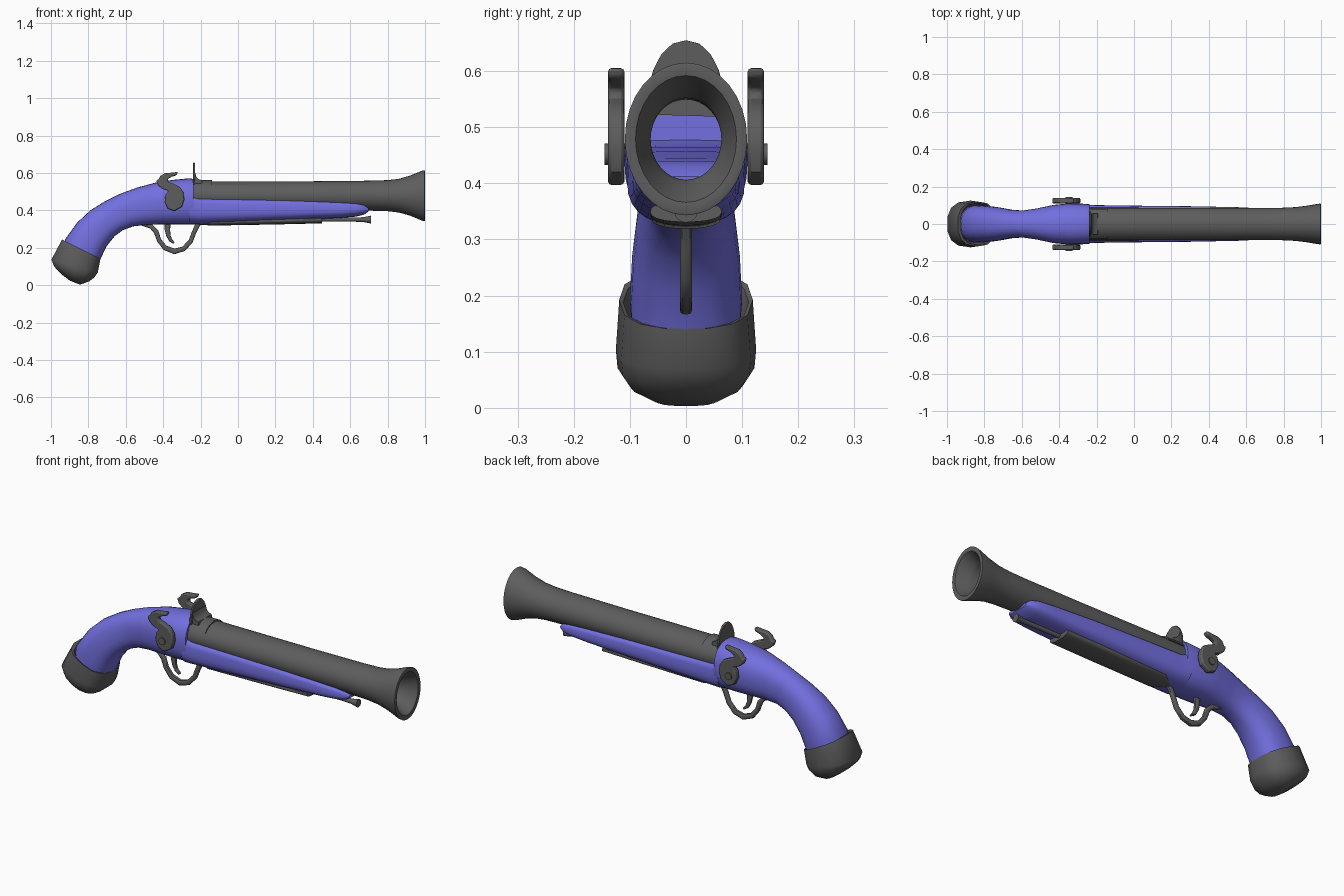
import bpy, bmesh, math
from mathutils import Vector


def material(name, col):
    m = bpy.data.materials.new(name)
    m.diffuse_color = (*col, 1)
    return m


BLUE = material("blue wood", (0.17, 0.16, 0.74))
GREY = material("dark grey metal", (0.11, 0.11, 0.11))


def finish(name, bm, mat, angle=40, bevel=0):
    bmesh.ops.recalc_face_normals(bm, faces=bm.faces)
    me = bpy.data.meshes.new(name)
    bm.to_mesh(me)
    bm.free()
    ob = bpy.data.objects.new(name, me)
    bpy.context.collection.objects.link(ob)
    me.materials.append(mat)
    if bevel:
        b = ob.modifiers.new("bevel", "BEVEL")
        b.width, b.segments, b.limit_method = bevel, 2, "ANGLE"
        b.angle_limit = math.radians(50)
    bpy.ops.object.select_all(action="DESELECT")
    ob.select_set(True)
    bpy.context.view_layer.objects.active = ob
    bpy.ops.object.shade_smooth_by_angle(angle=math.radians(angle))
    return ob


def loft(name, sections, mat, n=24, up=1.0, low=1.0, ring=False, angle=40):
    """Sections are (top x, top z, bottom x, bottom z, half width); up/low square off the halves."""
    bm = bmesh.new()
    rows = []
    for tx, tz, bx, bz, w in sections:
        c = Vector(((tx + bx) / 2, 0, (tz + bz) / 2))
        h = Vector(((tx - bx) / 2, 0, (tz - bz) / 2))
        row = []
        for i in range(n):
            t = 2 * math.pi * i / n
            s, k = math.sin(t), math.cos(t)
            p = up if s > 0 else low
            sq = lambda v: math.copysign(abs(v) ** p, v) if abs(v) > 1e-6 else 0
            row.append(bm.verts.new(c + h * sq(s) + Vector((0, w * sq(k), 0))))
        rows.append(row)
    pairs = list(zip(rows, rows[1:]))
    if ring:
        pairs.append((rows[-1], rows[0]))
    else:
        bm.faces.new(rows[0])
        bm.faces.new(rows[-1])
    for a, b in pairs:
        for i in range(n):
            j = (i + 1) % n
            bm.faces.new((a[i], a[j], b[j], b[i]))
    return finish(name, bm, mat, angle)


def ribbon(name, path, half_width, mat):
    """Rounded strip along a path of (x, z, thickness)."""
    secs = []
    for i, (x, z, t) in enumerate(path):
        a, b = path[max(i - 1, 0)], path[min(i + 1, len(path) - 1)]
        d = Vector((b[0] - a[0], b[1] - a[1])).normalized() * t / 2
        secs.append((x - d.y, z + d.x, x + d.y, z - d.x, half_width))
    return loft(name, secs, mat, 12, 0.6, 0.6)


def prism(name, pts, place, a, b, mat, bevel=0):
    """Extrude a flat outline between offsets a and b; place maps (u, v, offset) to a point."""
    bm = bmesh.new()
    lo, hi = [[bm.verts.new(place(u, v, o)) for u, v in pts] for o in (a, b)]
    bm.faces.new(lo)
    bm.faces.new(hi)
    for i in range(len(pts)):
        j = (i + 1) % len(pts)
        bm.faces.new((lo[i], lo[j], hi[j], hi[i]))
    return finish(name, bm, mat, 40, bevel)


side = lambda u, v, o: (u, o, v)
front = lambda u, v, o: (o, u, v)

# Grip and rear stock
loft("rear_stock", [
    (-0.93, 0.18, -0.76, 0.09, 0.096), (-0.925, 0.245, -0.735, 0.14, 0.10),
    (-0.86, 0.335, -0.705, 0.205, 0.096), (-0.79, 0.40, -0.66, 0.262, 0.088),
    (-0.71, 0.45, -0.615, 0.295, 0.077), (-0.63, 0.489, -0.56, 0.315, 0.072),
    (-0.54, 0.522, -0.50, 0.322, 0.083), (-0.44, 0.549, -0.42, 0.325, 0.102),
    (-0.35, 0.563, -0.34, 0.325, 0.11), (-0.26, 0.572, -0.26, 0.325, 0.108),
    (-0.238, 0.568, -0.235, 0.325, 0.105)], BLUE, 28, 0.85, 0.8)

# Fore-end cradling the barrel
loft("fore_end", [
    (-0.26, 0.485, -0.26, 0.325, 0.105), (-0.21, 0.468, -0.21, 0.326, 0.101),
    (0.0, 0.465, 0.0, 0.333, 0.098), (0.3, 0.457, 0.3, 0.346, 0.095),
    (0.55, 0.445, 0.55, 0.36, 0.09), (0.63, 0.44, 0.63, 0.367, 0.086),
    (0.675, 0.43, 0.675, 0.378, 0.078), (0.698, 0.412, 0.698, 0.395, 0.062)],
    BLUE, 28, 0.4, 0.8)

# Butt cap with an open rim
loft("butt_cap", [
    (-0.93, 0.17, -0.76, 0.09, 0.10), (-0.928, 0.235, -0.742, 0.142, 0.112),
    (-0.943, 0.245, -0.733, 0.14, 0.119), (-1.0, 0.138, -0.747, 0.068, 0.125),
    (-0.985, 0.10, -0.765, 0.042, 0.122), (-0.94, 0.055, -0.795, 0.02, 0.10),
    (-0.90, 0.025, -0.845, 0.003, 0.055)], GREY, 14, 0.78, 0.78, angle=50)

# Hollow flared barrel: outside forward, then back down the bore
outer = [(-0.24, 0.087, 0.076), (0.0, 0.087, 0.076), (0.4, 0.085, 0.077), (0.7, 0.085, 0.08),
         (0.8, 0.087, 0.083), (0.86, 0.09, 0.09), (0.92, 0.097, 0.107), (0.985, 0.108, 0.134),
         (0.998, 0.109, 0.136), (1.0, 0.105, 0.131)]
bore = [(0.997, 0.09, 0.113), (0.97, 0.079, 0.097), (0.935, 0.069, 0.08), (0.92, 0.063, 0.073),
        (-0.24, 0.063, 0.07)]
loft("barrel", [(x, 0.479 + rz, x, 0.479 - rz, ry) for x, ry, rz in outer + bore],
     GREY, 32, ring=True)

# Rear sight: breech band, upright leaf and curved foot
arc = [(0.091 * math.cos(math.radians(a)), 0.479 + 0.083 * math.sin(math.radians(a)))
       for a in range(28, 153, 8)]
prism("breech_band", arc, front, -0.242, -0.14, GREY)
leaf = [(-0.068, 0.54), (-0.066, 0.575), (-0.058, 0.603), (-0.044, 0.63), (-0.024, 0.649), (0, 0.655)]
leaf += [(-u, v) for u, v in reversed(leaf[:-1])]
prism("sight_leaf", leaf, front, -0.24, -0.23, GREY, 0.002)
prism("sight_foot", [(-0.238, 0.54), (-0.19, 0.54), (-0.195, 0.562), (-0.212, 0.568),
                     (-0.223, 0.58), (-0.228, 0.60), (-0.238, 0.60)], side, -0.056, 0.056, GREY)

# Hammers with pivot screws on both sides
hammer = [(-0.322, 0.606), (-0.328, 0.588), (-0.355, 0.58), (-0.376, 0.568), (-0.374, 0.552),
          (-0.345, 0.543), (-0.312, 0.527), (-0.293, 0.50), (-0.287, 0.46), (-0.30, 0.42),
          (-0.34, 0.396), (-0.375, 0.41), (-0.392, 0.445), (-0.388, 0.485), (-0.372, 0.505),
          (-0.405, 0.515), (-0.428, 0.535), (-0.438, 0.56), (-0.425, 0.566), (-0.415, 0.585),
          (-0.39, 0.599), (-0.355, 0.602)]
screw = [(-0.348 + 0.019 * math.cos(i * math.pi / 6), 0.452 + 0.019 * math.sin(i * math.pi / 6))
         for i in range(12)]
for s, tag in ((1, "left"), (-1, "right")):
    prism("hammer_" + tag, hammer, side, s * 0.11, s * 0.139, GREY, 0.006)
    prism("hammer_screw_" + tag, screw, side, s * 0.09, s * 0.145, GREY)

# Trigger guard and trigger
ribbon("trigger_guard", [
    (-0.515, 0.325, 0.012), (-0.465, 0.315, 0.024), (-0.437, 0.285, 0.026), (-0.422, 0.24, 0.024),
    (-0.39, 0.20, 0.027), (-0.34, 0.181, 0.03), (-0.29, 0.195, 0.027), (-0.253, 0.235, 0.024),
    (-0.236, 0.28, 0.024), (-0.22, 0.315, 0.026), (-0.205, 0.34, 0.026)], 0.011, GREY)
ribbon("trigger", [(-0.375, 0.345, 0.034), (-0.378, 0.30, 0.03), (-0.372, 0.265, 0.023),
                   (-0.36, 0.24, 0.018), (-0.342, 0.226, 0.01)], 0.009, GREY)

# Underside ramrod channel and ramrod
loft("ramrod_channel", [
    (-0.22, 0.345, -0.22, 0.325, 0.012), (-0.14, 0.355, -0.14, 0.319, 0.062),
    (0.2, 0.362, 0.2, 0.325, 0.064), (0.45, 0.366, 0.45, 0.331, 0.064)], GREY, 20, 0.7, 0.9)
loft("ramrod", [(x, 0.351 + r, x, 0.351 - r, r) for x, r in
                [(0.3, 0.011), (0.62, 0.011), (0.67, 0.013), (0.70, 0.019), (0.71, 0.021)]],
     GREY, 16)
